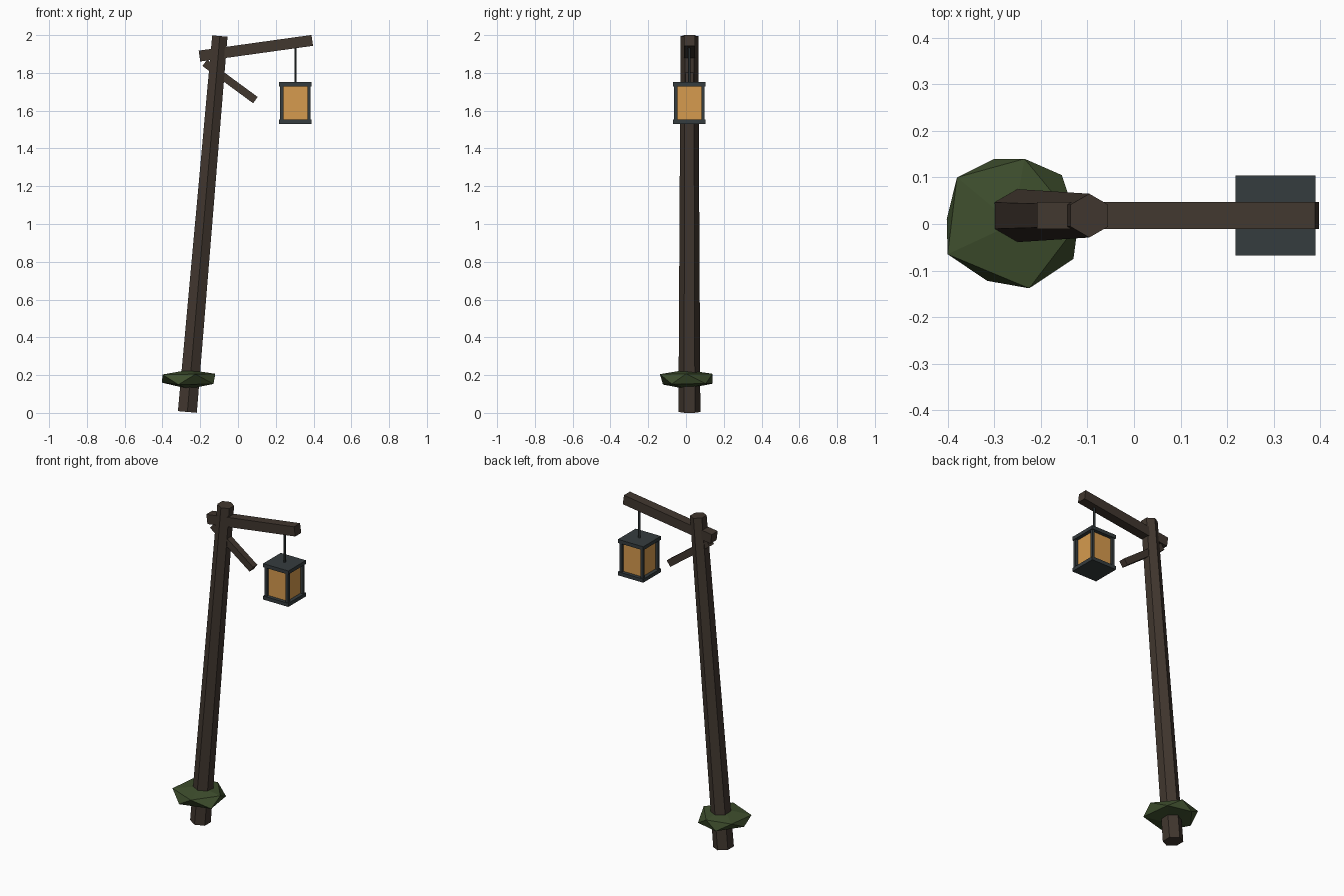
import bpy, bmesh, math
from mathutils import Matrix, Vector

if "Cube" in bpy.data.objects:
    bpy.data.objects.remove(bpy.data.objects["Cube"])

CY = 0.018  # depth of the post / lantern plane


def material(name, rgb):
    m = bpy.data.materials.new(name)
    lin = [((c / 255 + 0.055) / 1.055) ** 2.4 for c in rgb]
    m.diffuse_color = (*lin, 1)
    m.use_nodes = True
    m.node_tree.nodes["Principled BSDF"].inputs["Base Color"].default_value = m.diffuse_color
    return m


WOOD = material("dark wood", (65, 55, 47))
MOSS = material("moss green", (62, 78, 45))
METAL = material("dark metal", (53, 60, 62))
GLASS = material("amber glass", (214, 155, 78))


def finish(name, bm, mat):
    bmesh.ops.recalc_face_normals(bm, faces=bm.faces)
    me = bpy.data.meshes.new(name)
    bm.to_mesh(me)
    bm.free()
    me.materials.append(mat)
    ob = bpy.data.objects.new(name, me)
    bpy.context.collection.objects.link(ob)
    return ob


def box(name, centre, size, mat, tilt=0.0):
    bm = bmesh.new()
    m = (Matrix.Translation(centre) @ Matrix.Rotation(tilt, 4, 'Y')
         @ Matrix.Diagonal((*size, 1)))
    bmesh.ops.create_cube(bm, size=1, matrix=m)
    return finish(name, bm, mat)


def rod(name, a, b, r1, r2, sides, mat):
    """Tapered prism between two points in the xz plane."""
    a, b = Vector(a), Vector(b)
    d = b - a
    bm = bmesh.new()
    m = Matrix.Translation((a + b) / 2) @ Matrix.Rotation(math.atan2(d.x, d.z), 4, 'Y')
    bmesh.ops.create_cone(bm, cap_ends=True, segments=sides, radius1=r1,
                          radius2=r2, depth=d.length, matrix=m)
    return finish(name, bm, mat)


def beam(name, a, b, thick, mat):
    """Square timber between two (x, z) points."""
    dx, dz = b[0] - a[0], b[1] - a[1]
    return box(name, ((a[0] + b[0]) / 2, CY, (a[1] + b[1]) / 2),
               (math.hypot(dx, dz), thick, thick), mat, -math.atan2(dz, dx))


# Leaning post, cross arm and brace
rod("post", (-0.268, CY, 0.005), (-0.096, CY, 1.995), 0.058, 0.047, 6, WOOD)
beam("cross_arm", (-0.204, 1.889), (0.393, 1.972), 0.058, WOOD)
beam("brace", (-0.176, 1.853), (0.092, 1.656), 0.041, WOOD)

# Lantern hanging from the arm
LX = 0.304
rod("hanging_rod", (LX, CY, 1.74), (LX, CY, 1.945), 0.007, 0.007, 6, METAL)
box("lantern_top", (LX, CY, 1.74), (0.172, 0.172, 0.022), METAL)
box("lantern_base", (LX, CY, 1.541), (0.172, 0.172, 0.022), METAL)
box("lantern_glass", (LX, CY, 1.64), (0.128, 0.128, 0.18), GLASS)
for i, (sx, sy) in enumerate([(-1, -1), (1, -1), (1, 1), (-1, 1)]):
    box(f"lantern_corner_{i + 1}", (LX + sx * 0.072, CY + sy * 0.072, 1.64),
        (0.017, 0.017, 0.18), METAL)

# Moss clump: an uneven flattened icosahedron around the post
upper = [(-.12, 0, .207), (-.235, .14, .207), (-.38, .10, .205),
         (-.40, -.065, .203), (-.225, -.138, .205)]
lower = [(-.155, .105, .155), (-.30, .14, .155), (-.402, .01, .16),
         (-.315, -.122, .15), (-.13, -.075, .153)]
bm = bmesh.new()
top = bm.verts.new((-.26, 0, .228))
bot = bm.verts.new((-.262, 0, .127))
U = [bm.verts.new(p) for p in upper]
L = [bm.verts.new(p) for p in lower]
for i in range(5):
    j = (i + 1) % 5
    for tri in ((top, U[i], U[j]), (U[i], L[i], U[j]),
                (U[j], L[i], L[j]), (bot, L[j], L[i])):
        bm.faces.new(tri)
finish("moss_clump", bm, MOSS)
